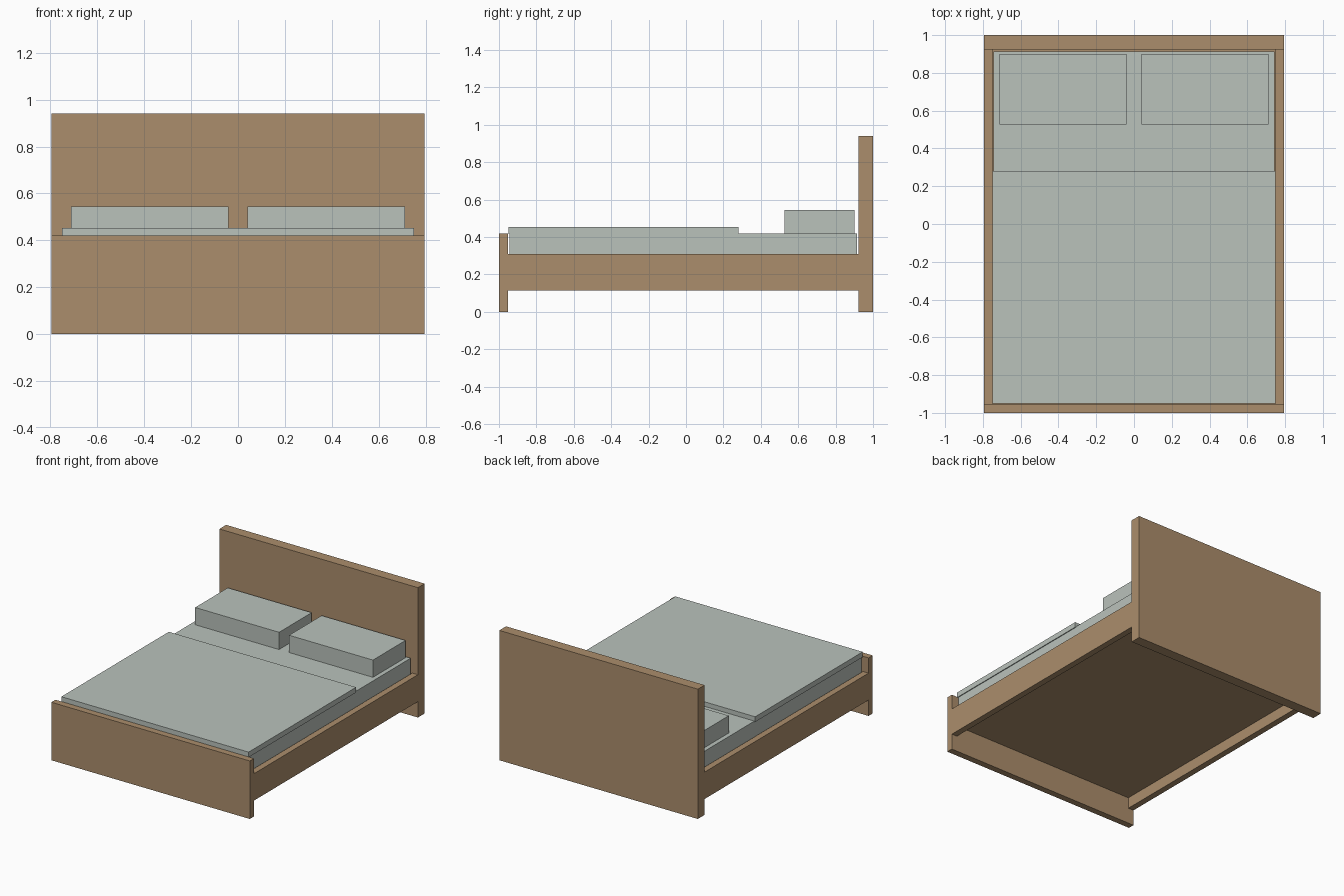
import bpy
import bmesh

default = bpy.data.objects.get("Cube")
if default:
    bpy.data.objects.remove(default, do_unlink=True)


def material(name, colour):
    mat = bpy.data.materials.new(name)
    mat.use_nodes = True
    mat.diffuse_color = (*colour, 1)
    mat.node_tree.nodes["Principled BSDF"].inputs["Base Color"].default_value = (*colour, 1)
    return mat


wood = material("wood", (0.41, 0.27, 0.15))
linen = material("linen", (0.49, 0.54, 0.50))


def box(name, xs, ys, zs, mat):
    """Flat-faced box spanning the given ranges."""
    bm = bmesh.new()
    bmesh.ops.create_cube(bm, size=1)
    for v in bm.verts:
        v.co = [(r[0] + r[1]) / 2 + c * (r[1] - r[0]) for c, r in zip(v.co, (xs, ys, zs))]
    mesh = bpy.data.meshes.new(name)
    bm.to_mesh(mesh)
    bm.free()
    mesh.materials.append(mat)
    obj = bpy.data.objects.new(name, mesh)
    bpy.context.collection.objects.link(obj)
    return obj


HALF = 0.795      # half the frame width
INNER = 0.75      # inner face of the side rails
FOOT = -0.953     # inner face of the footboard
HEAD = 0.923      # inner face of the headboard

# Frame
box("headboard", (-HALF, HALF), (HEAD, 1), (0, 0.94), wood)
box("footboard", (-HALF, HALF), (-1, FOOT), (0, 0.42), wood)
box("base_panel", (-INNER, INNER), (FOOT, HEAD), (0.195, 0.24), wood)

# Side rails and pillows, one per side
for side, s in (("left", 1), ("right", -1)):
    box(side + "_rail", sorted((s * INNER, s * HALF)), (FOOT, HEAD), (0.115, 0.31), wood)
    box(side + "_pillow", sorted((s * 0.04, s * 0.712)), (0.527, 0.9), (0.42, 0.545), linen)

# Bedding
box("mattress", (-0.744, 0.744), (-0.945, 0.913), (0.24, 0.42), linen)
box("duvet", (-0.75, 0.75), (-0.95, 0.28), (0.415, 0.453), linen)
